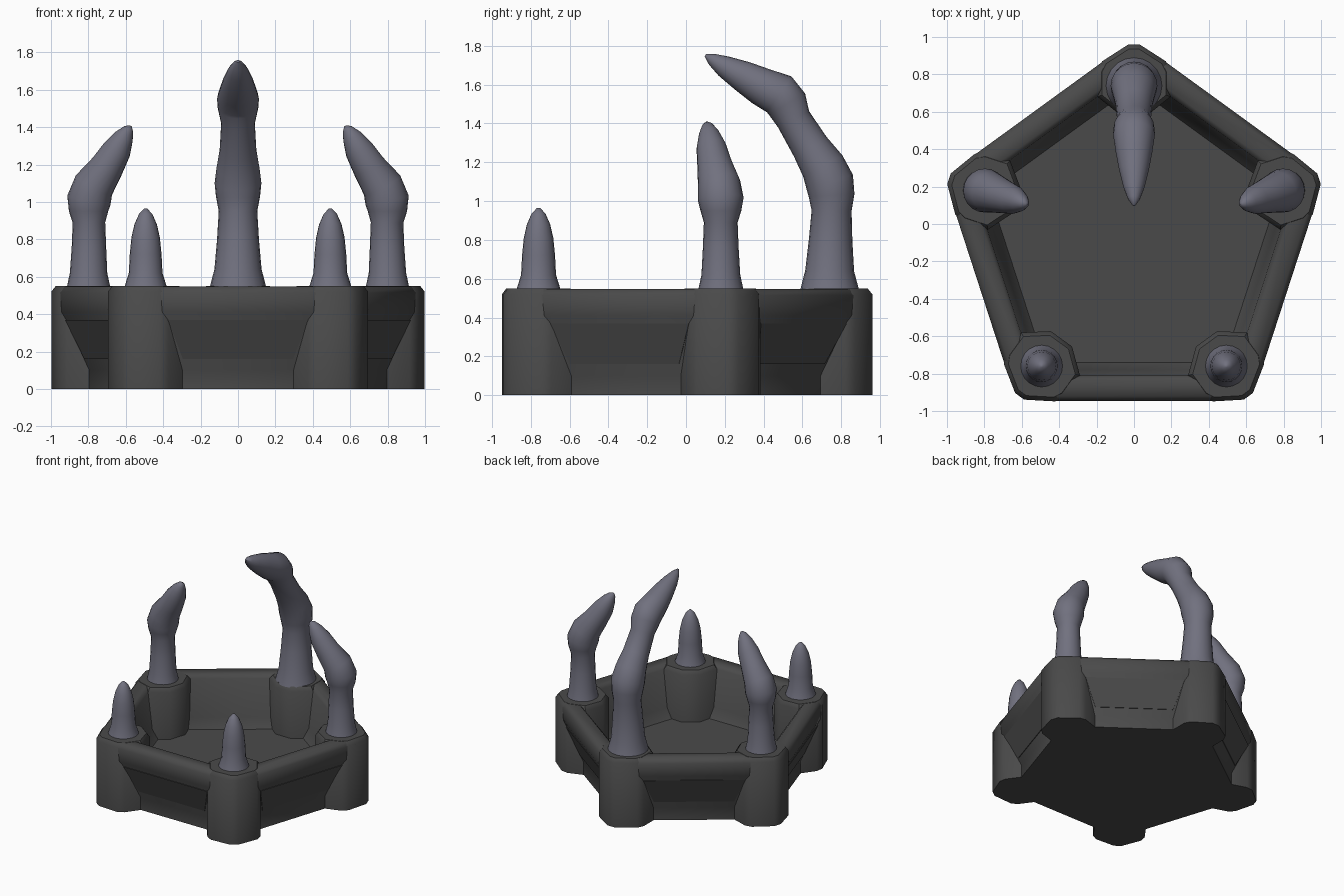
import bpy, bmesh, math
from mathutils import Vector

if "Cube" in bpy.data.objects:
    bpy.data.objects.remove(bpy.data.objects["Cube"])

CY = -0.08                      # pentagon centre on y
TAN36 = math.tan(math.radians(36))


def material(name, rgb):
    m = bpy.data.materials.new(name)
    m.diffuse_color = (*rgb, 1)
    m.use_nodes = True
    m.node_tree.nodes["Principled BSDF"].inputs["Base Color"].default_value = m.diffuse_color
    return m


STONE = material("dark_stone", (0.068, 0.068, 0.068))
FLESH = material("grey_violet", (0.165, 0.165, 0.212))


def place(angle, u, v, z):
    """Radial u and sideways v at an angle around the pentagon centre."""
    c, s = math.cos(angle), math.sin(angle)
    return Vector((u * c - v * s, CY + u * s + v * c, z))


def loft(name, rings, mat, smooth_angle):
    """Skin a stack of closed rings and cap both ends."""
    bm = bmesh.new()
    loops = [[bm.verts.new(p) for p in ring] for ring in rings]
    n = len(rings[0])
    for a, b in zip(loops, loops[1:]):
        for i in range(n):
            j = (i + 1) % n
            bm.faces.new((a[i], a[j], b[j], b[i]))
    bm.faces.new(loops[0])
    bm.faces.new(loops[-1])
    bmesh.ops.recalc_face_normals(bm, faces=bm.faces)
    mesh = bpy.data.meshes.new(name)
    bm.to_mesh(mesh)
    bm.free()
    mesh.materials.append(mat)
    ob = bpy.data.objects.new(name, mesh)
    bpy.context.collection.objects.link(ob)
    if smooth_angle:
        bpy.ops.object.select_all(action='DESELECT')
        ob.select_set(True)
        bpy.context.view_layer.objects.active = ob
        bpy.ops.object.shade_smooth_by_angle(angle=math.radians(smooth_angle))
    return ob


# Tray: wall profile (distance from centre, height), flared outside, hollow inside
def tray_ring(a, z):
    s = a * TAN36 * 0.77
    return [place(math.radians(54 + 72 * k), a, v, z) for k in range(5) for v in (-s, s)]


profile = [(0.74, 0), (0.74, 0.10), (0.86, 0.41), (0.865, 0.515), (0.84, 0.548),
           (0.755, 0.548), (0.73, 0.52), (0.70, 0.22), (0.66, 0.14)]
loft("tray", [tray_ring(a, z) for a, z in profile], STONE, 50)

# Corner posts: hexagonal blocks with softened corners and a chamfered top
half = [(1.04, 0.03), (0.95, 0.17), (0.90, 0.195), (0.76, 0.195), (0.66, 0.07)]
outline = half + [(u, -v) for u, v in reversed(half)]


def post_ring(angle, scale, z):
    return [place(angle, 0.84 + (u - 0.84) * scale, v * scale, z) for u, v in outline]


# Fingers: (radial position, height, thickness) along each bent centre line
short = [(0.84, 0.54, 0.115), (0.84, 0.62, 0.09), (0.84, 0.72, 0.085), (0.84, 0.81, 0.076),
         (0.84, 0.88, 0.06), (0.84, 0.935, 0.036), (0.84, 0.965, 0.008)]
middle = [(0.84, 0.54, 0.117), (0.84, 0.62, 0.10), (0.838, 0.76, 0.092), (0.838, 0.89, 0.087),
          (0.84, 0.95, 0.105), (0.838, 1.01, 0.118), (0.81, 1.09, 0.11), (0.735, 1.19, 0.09),
          (0.68, 1.28, 0.077), (0.64, 1.35, 0.052), (0.615, 1.39, 0.028), (0.603, 1.405, 0.008)]
tall = [(0.82, 0.54, 0.152), (0.82, 0.64, 0.126), (0.825, 0.80, 0.112), (0.83, 0.95, 0.103),
        (0.83, 1.03, 0.118), (0.82, 1.10, 0.125), (0.785, 1.18, 0.115), (0.72, 1.28, 0.098),
        (0.635, 1.42, 0.09), (0.60, 1.50, 0.108), (0.56, 1.55, 0.112), (0.465, 1.592, 0.098),
        (0.37, 1.645, 0.08), (0.275, 1.695, 0.056), (0.215, 1.73, 0.032), (0.18, 1.752, 0.008)]


def finger_rings(angle, path, sides=20):
    rings = []
    for i, (u, z, r) in enumerate(path):
        a, b = path[max(i - 1, 0)], path[min(i + 1, len(path) - 1)]
        t = Vector((b[0] - a[0], b[1] - a[1])).normalized()
        if i == 0:
            t = Vector((0, 1))
        ring = []
        for k in range(sides):
            w = 2 * math.pi * k / sides
            p = r * math.cos(w)
            ring.append(place(angle, u + p * t.y, r * math.sin(w), z - p * t.x))
        rings.append(ring)
    return rings


corners = [("back", 90, tall), ("left", 162, middle), ("front_left", 234, short),
           ("front_right", 306, short), ("right", 18, middle)]
for label, degrees, path in corners:
    ang = math.radians(degrees)
    loft(label + "_post", [post_ring(ang, 1, 0), post_ring(ang, 1, 0.52),
                           post_ring(ang, 0.88, 0.55)], STONE, 40)
    loft(label + "_finger", finger_rings(ang, path), FLESH, 60)

# Trapezoid panels: thin plates on the sloping outside of each wall
trapezoid = [(0.768, -0.295, 0.16), (0.768, 0.295, 0.16), (0.85, 0.375, 0.37), (0.85, -0.375, 0.37)]
for k in range(5):
    ang = math.radians(54 + 72 * k)
    loft("wall_panel_%d" % (k + 1), [[place(ang, a - d, v, z) for a, v, z in trapezoid]
                                     for d in (0, 0.008)], STONE, 0)
